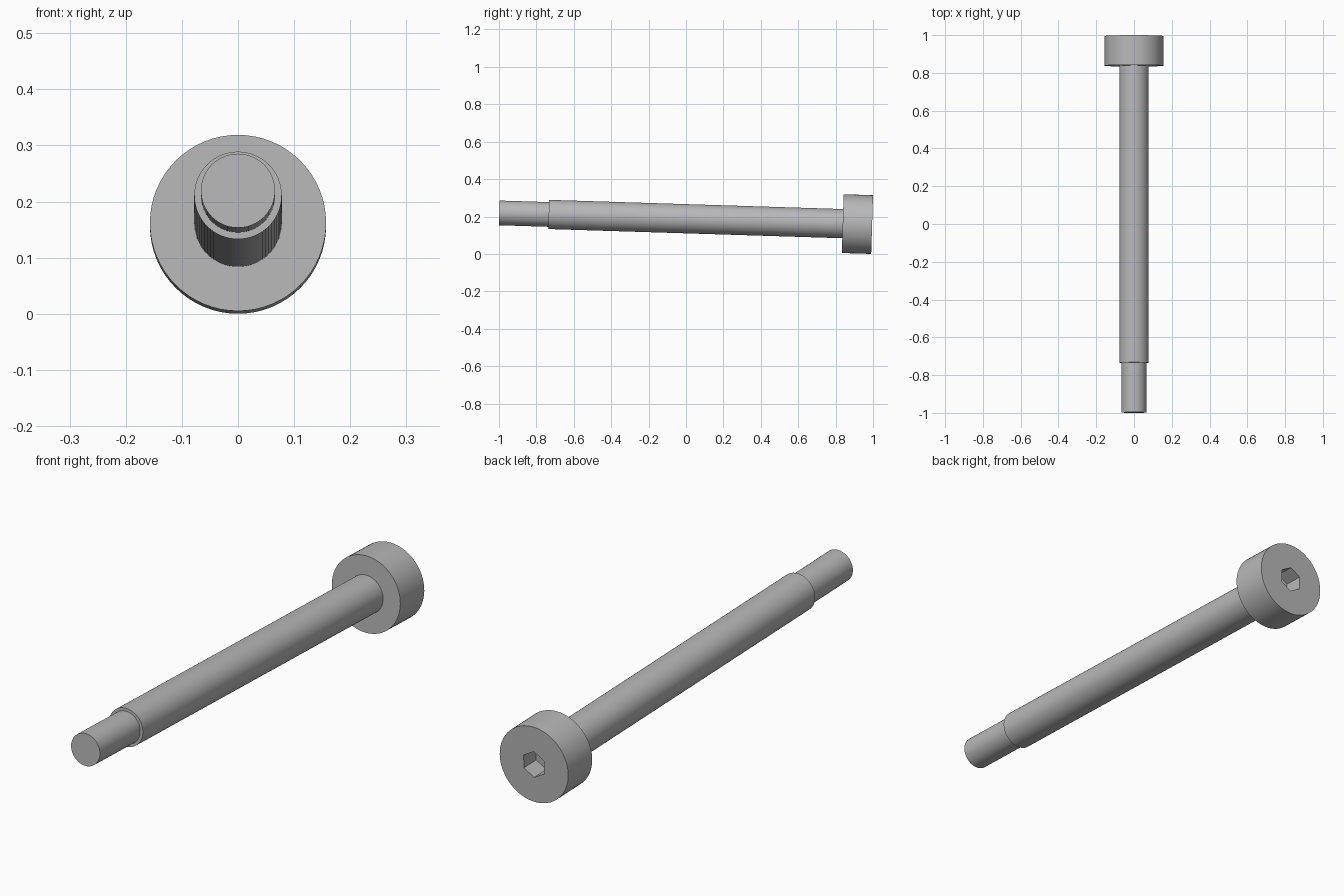
import bpy
import bmesh
import math
from mathutils import Matrix, Vector

default = bpy.data.objects.get("Cube")
if default:
    bpy.data.objects.remove(default, do_unlink=True)

SEGMENTS = 64
HEAD_R, SHAFT_R, TIP_R, SOCKET_R = 0.157, 0.078, 0.066, 0.054
HEAD_FRONT, SHOULDER, TIP_END = -0.157, -1.73, -1.994
SOCKET_FLOOR = -0.08

# The whole screw leans slightly, resting on the rim of its head
PLACEMENT = Matrix.Translation((0, 0.995, 0.157)) @ Matrix.Rotation(math.radians(-1.79), 4, "X")

steel = bpy.data.materials.new("steel_grey")
steel.use_nodes = True
colour = (0.48, 0.48, 0.48, 1)
steel.diffuse_color = colour
steel.node_tree.nodes["Principled BSDF"].inputs["Base Color"].default_value = colour


def ring(bm, radius, y, count):
    """Closed loop of vertices around the screw axis, first one pointing up."""
    angles = [math.tau * i / count for i in range(count)]
    return [bm.verts.new((radius * math.sin(a), y, radius * math.cos(a))) for a in angles]


def skin(bm, a, b):
    """Wall of quads between two loops of equal count."""
    for i in range(len(a)):
        j = (i + 1) % len(a)
        bm.faces.new((a[i], a[j], b[j], b[i]))


def lathe(bm, profile):
    """Surface of revolution through (radius, y) points; returns its loops."""
    loops = [ring(bm, r, y, SEGMENTS) for r, y in profile]
    for a, b in zip(loops, loops[1:]):
        skin(bm, a, b)
    return loops


def loop_edges(bm, loop):
    pairs = zip(loop, loop[1:] + loop[:1])
    return [bm.edges.get(p) or bm.edges.new(p) for p in pairs]


def finish(name, bm):
    bmesh.ops.recalc_face_normals(bm, faces=bm.faces[:])
    mesh = bpy.data.meshes.new(name)
    bm.to_mesh(mesh)
    bm.free()
    mesh.materials.append(steel)
    obj = bpy.data.objects.new(name, mesh)
    bpy.context.collection.objects.link(obj)
    obj.matrix_world = PLACEMENT
    bpy.ops.object.select_all(action="DESELECT")
    obj.select_set(True)
    bpy.context.view_layer.objects.active = obj
    bpy.ops.object.shade_smooth_by_angle(angle=math.radians(30))


# Head with a hexagonal socket sunk into its back face
bm = bmesh.new()
rim = lathe(bm, [(SHAFT_R, HEAD_FRONT), (HEAD_R, HEAD_FRONT), (HEAD_R, 0)])[-1]
mouth = ring(bm, SOCKET_R, 0, 6)
floor = ring(bm, SOCKET_R, SOCKET_FLOOR, 6)
skin(bm, mouth, floor)
bm.faces.new(floor)
bmesh.ops.triangle_fill(bm, use_beauty=True, normal=Vector((0, 1, 0)),
                        edges=loop_edges(bm, rim) + loop_edges(bm, mouth))
finish("screw_head", bm)

# Long plain shoulder with its step
bm = bmesh.new()
lathe(bm, [(TIP_R, SHOULDER), (SHAFT_R, SHOULDER), (SHAFT_R, HEAD_FRONT)])
finish("shoulder_shaft", bm)

# Narrower tip with a flat end
bm = bmesh.new()
end = lathe(bm, [(TIP_R, TIP_END), (TIP_R, SHOULDER)])[0]
bm.faces.new(end)
finish("narrow_tip", bm)
